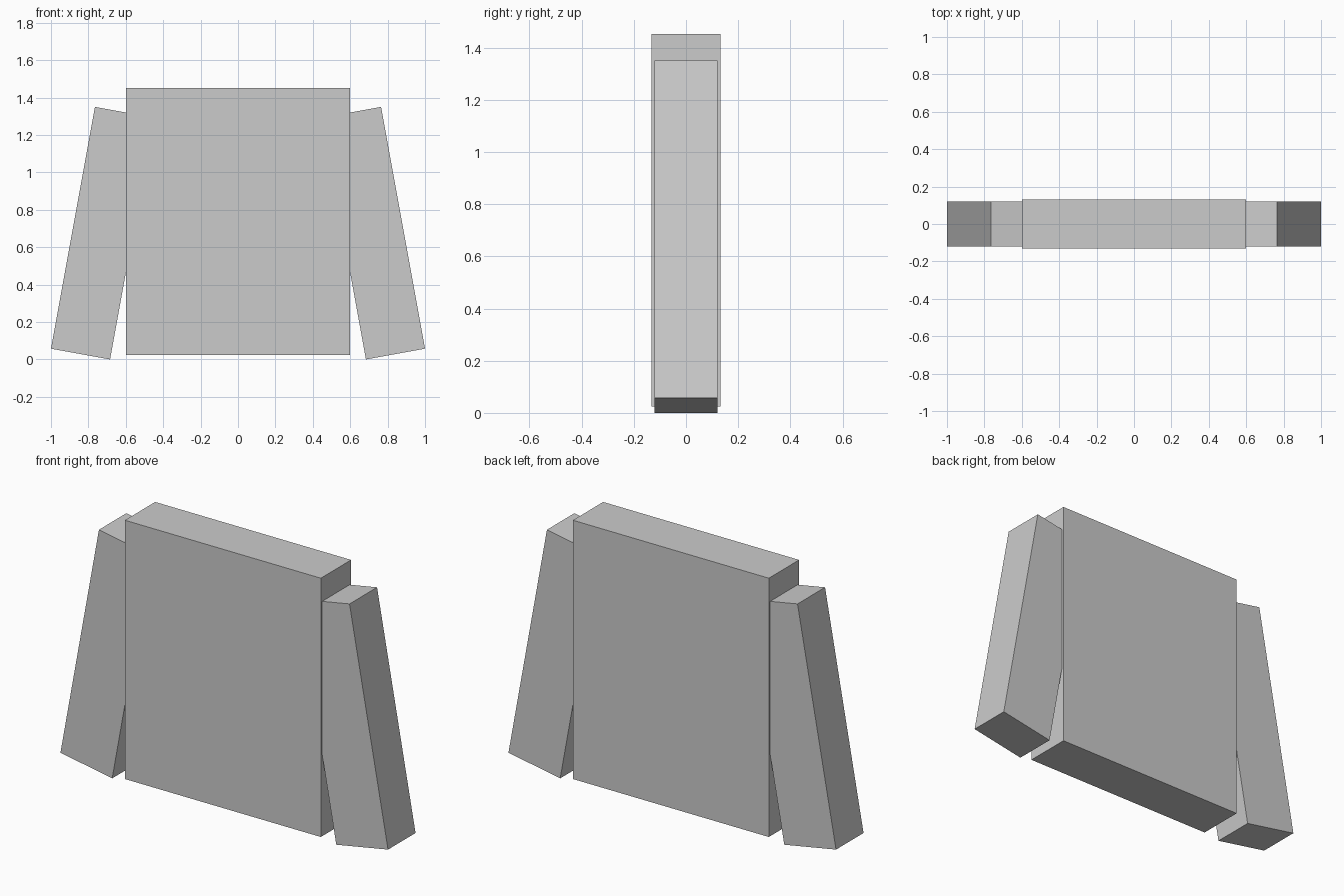
import bpy
from math import radians

if "Cube" in bpy.data.objects:
    bpy.data.objects.remove(bpy.data.objects["Cube"])


def box(name, size, loc, tilt=0.0):
    bpy.ops.mesh.primitive_cube_add(size=1, location=loc, rotation=(0, radians(tilt), 0))
    ob = bpy.context.object
    ob.name = name
    ob.scale = size
    bpy.ops.object.transform_apply(location=False, rotation=True, scale=True)
    return ob


# Main slab
box("body", (1.196, 0.264, 1.428), (0, 0, 0.738))

# Side slabs, leaning outward at the bottom and sunk into the body
for name, side in (("left_sleeve", -1), ("right_sleeve", 1)):
    box(name, (0.321, 0.24, 1.314), (side * 0.7245, 0, 0.675), -side * 10.3)
